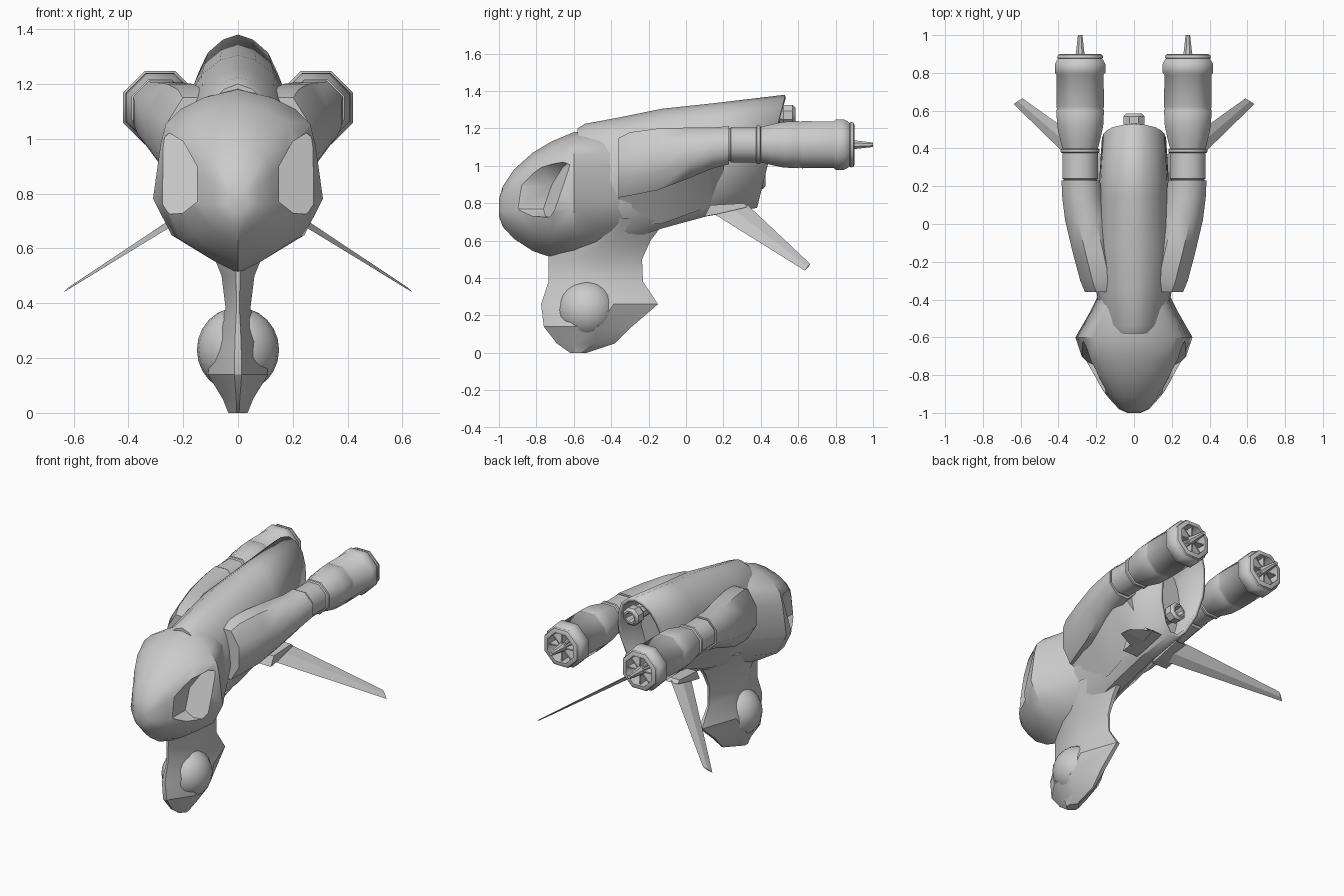
import bpy, bmesh
from math import sin, cos, pi, radians

if "Cube" in bpy.data.objects:
    bpy.data.objects.remove(bpy.data.objects["Cube"])


def make(name, bm, angle=35):
    bmesh.ops.recalc_face_normals(bm, faces=bm.faces[:])
    me = bpy.data.meshes.new(name)
    bm.to_mesh(me)
    bm.free()
    ob = bpy.data.objects.new(name, me)
    bpy.context.collection.objects.link(ob)
    bpy.ops.object.select_all(action='DESELECT')
    ob.select_set(True)
    bpy.context.view_layer.objects.active = ob
    if angle:
        bpy.ops.object.shade_smooth_by_angle(angle=radians(angle))
    return ob


def loft(rings, cap_start=True, cap_end=True, bm=None):
    bm = bm or bmesh.new()
    vs = [[bm.verts.new(p) for p in r] for r in rings]
    n = len(vs[0])
    for a, b in zip(vs, vs[1:]):
        for i in range(n):
            j = (i + 1) % n
            bm.faces.new((a[i], a[j], b[j], b[i]))
    if cap_start:
        bm.faces.new(vs[0])
    if cap_end:
        bm.faces.new(vs[-1])
    return bm


def mirror(ob):
    ob.modifiers.new("mirror", 'MIRROR').use_axis[0] = True
    return ob


def symmetric(half):
    # closed outline from a half outline running top to bottom
    return half + [(-x, z) for x, z in half[-2:0:-1]]


def hull_ring(shape, y, hw, top, bot, shear=0):
    return [(x * hw, y - shear * (1 - t), bot + t * (top - bot)) for x, t in shape]


def lathe(profile, cx, cz, n=8, bm=None):
    # rings around the y axis; radius is measured to the flats
    k = 1 / cos(pi / n)
    rings = [[(cx + r * k * cos((i + .5) * 2 * pi / n), y,
               cz + r * k * sin((i + .5) * 2 * pi / n)) for i in range(n)]
             for y, r in profile]
    return loft(rings, bm=bm)


# Rounded head
head_shape = symmetric([(0, 1), (.4, .955), (.68, .89), (.85, .81), (.91, .7),
                        (1, .4), (.78, .2), (.32, .07), (0, 0)])
head_rows = [(-1, .035, .82, .73), (-.98, .08, .89, .675), (-.92, .135, .98, .61),
             (-.82, .21, 1.07, .545), (-.72, .27, 1.13, .51), (-.6, .31, 1.18, .515),
             (-.46, .23, 1.19, .54), (-.32, .16, 1.17, .59)]
head = make("head", loft([hull_ring(head_shape, *r) for r in head_rows]), 0)

# Recessed side panels cut into the head
panel = [(.15, .90), (.20, .99), (.25, 1.02), (.30, .98), (.36, .82), (.30, .72),
         (.20, .73), (.15, .77)]
bm = bmesh.new()
for s in (1, -1):
    loft([[(s * x, -1.2, z) for x, z in panel],
          [(s * x, -.78 + .35 * (z - .72) + .5 * (x - .15), z) for x, z in panel]], bm=bm)
cutter = make("panel_cutter", bm, 0)
cutter.hide_render = True
bpy.context.view_layer.objects.active = head
mod = head.modifiers.new("panels", 'BOOLEAN')
mod.operation, mod.solver, mod.object = 'DIFFERENCE', 'EXACT', cutter
bpy.ops.object.modifier_apply(modifier=mod.name)
bpy.data.objects.remove(cutter)
bpy.ops.object.select_all(action='DESELECT')
head.select_set(True)
bpy.ops.object.shade_smooth_by_angle(angle=radians(35))

# Main fuselage, an open shell at the slanted tail
body_shape = symmetric([(0, 1), (.32, .97), (.65, .89), (.85, .77), (.95, .65),
                        (1, .5), (.85, .28), (.5, .08), (.2, 0), (0, 0)])
body_rows = [(-.58, .16, 1.2, .56, 0), (-.54, .17, 1.225, .56, 0), (-.35, .20, 1.26, .59, 0),
             (-.13, .205, 1.305, .665, 0), (.15, .19, 1.335, .73, .04),
             (.53, .17, 1.38, .775, .15)]
body = make("fuselage", loft([hull_ring(body_shape, *r) for r in body_rows], cap_end=False))
sol = body.modifiers.new("shell", 'SOLIDIFY')
sol.thickness, sol.offset = .022, -1

# Bulkhead and exhaust nozzles in the tail opening
make("tail_bulkhead", loft([hull_ring(body_shape, .24, .165, 1.32, .77, .05),
                            hull_ring(body_shape, .26, .165, 1.32, .77, .05)]), 0)
for name, z, dy in (("upper_exhaust", 1.27, 0), ("lower_exhaust", .93, -.16)):
    make(name, lathe([(.2, .04), (.50 + dy, .04), (.52 + dy, .055), (.57 + dy, .055),
                      (.585 + dy, .04), (.585 + dy, .03), (.5 + dy, .02)], 0, z))

# Shoulder fairings sweeping back into the engines
fair_rows = [(-.36, .16, .99, .10, .16), (-.30, .175, 1.01, .11, .17), (-.15, .21, 1.035, .115, .165),
             (.02, .25, 1.07, .115, .135), (.14, .275, 1.095, .105, .11),
             (.23, .282, 1.11, .102, .102)]
rings = []
for y, cx, cz, rx, rz in fair_rows:
    rings.append([(cx + rx * 1.08 * cos((i + .5) * pi / 4), y,
                   cz + rz * 1.08 * sin((i + .5) * pi / 4)) for i in range(8)])
mirror(make("shoulder_fairing", loft(rings), 50))

# Slanted web joining each fairing to the belly
web = [[(.10, -.36, .68), (.25, -.36, .95), (.14, -.36, 1.05)],
       [(.09, -.13, .69), (.30, -.13, 1.0), (.16, -.13, 1.1)],
       [(.10, .12, .78), (.33, .12, 1.05), (.17, .12, 1.1)],
       [(.15, .20, .95), (.26, .20, 1.05), (.17, .20, 1.1)]]
mirror(make("fairing_web", loft(web)))

# Engines
EX, EZ = .285, 1.113
engine = [(.19, .088), (.236, .088), (.24, .094), (.375, .094), (.38, .103), (.395, .103),
          (.40, .094), (.45, .107), (.52, .122), (.60, .126), (.61, .122), (.62, .126),
          (.79, .124), (.80, .134), (.845, .134), (.865, .124), (.875, .116), (.88, .122),
          (.895, .118), (.90, .108), (.90, .092), (.81, .085)]
mirror(make("engine", lathe(engine, EX, EZ), 46))
mirror(make("engine_spike", lathe([(.80, .04), (.86, .03), (.91, .022), (1.0, .012)], EX, EZ)))

# Radial vanes in each engine mouth
bm = bmesh.new()
for i in range(8):
    a = i * pi / 4
    ring = []
    for y in (.82, .885):
        ring.append([(EX + r * cos(a) - t * sin(a), y, EZ + r * sin(a) + t * cos(a))
                     for r, t in ((.015, -.004), (.095, -.004), (.095, .004), (.015, .004))])
    loft(ring, bm=bm)
mirror(make("engine_vanes", bm, 0))

# Keel pylon under the head: z, front y, back y, half width
pylon_rows = [(0, -.62, -.53, .035), (.05, -.69, -.38, .055), (.14, -.76, -.29, .11),
              (.26, -.775, -.15, .095), (.38, -.735, -.23, .045), (.5, -.735, -.235, .06),
              (.6, -.73, -.19, .10), (.72, -.68, -.10, .15)]
section = [(0, .12), (.3, 1), (.62, 1), (1, .12), (1, -.12), (.62, -1), (.3, -1), (0, -.12)]
make("keel_pylon", loft([[(w * hw, a + t * (b - a), z) for t, w in section]
                         for z, a, b, hw in pylon_rows]), 30)

# Bulging sensor ball through the keel
bm = bmesh.new()
bmesh.ops.create_uvsphere(bm, u_segments=20, v_segments=12, radius=1)
bmesh.ops.scale(bm, vec=(.15, .158, .155), verts=bm.verts[:])
bmesh.ops.translate(bm, vec=(0, -.53, .23), verts=bm.verts[:])
make("sensor_ball", bm, 60)

# Swept lower fins, tapered to a thin tip
fin = []
for lead, trail, t in (((.12, .13, .755), (.12, .33, .79), .012),
                       ((.637, .635, .44), (.59, .665, .475), .003)):
    mid = [(p + q) / 2 for p, q in zip(lead, trail)]
    fin.append([lead, (mid[0] + t * .5, mid[1], mid[2] + t), trail,
                (mid[0] - t * .5, mid[1], mid[2] - t)])
mirror(make("lower_fin", loft(fin), 0))

# Fin root brackets
bracket = [[(x, y, z) for y, z in ((.10, .73), (.13, .79), (.31, .80), (.33, .78), (.16, .74))]
           for x in (.06, .17)]
mirror(make("fin_bracket", loft(bracket), 0))
